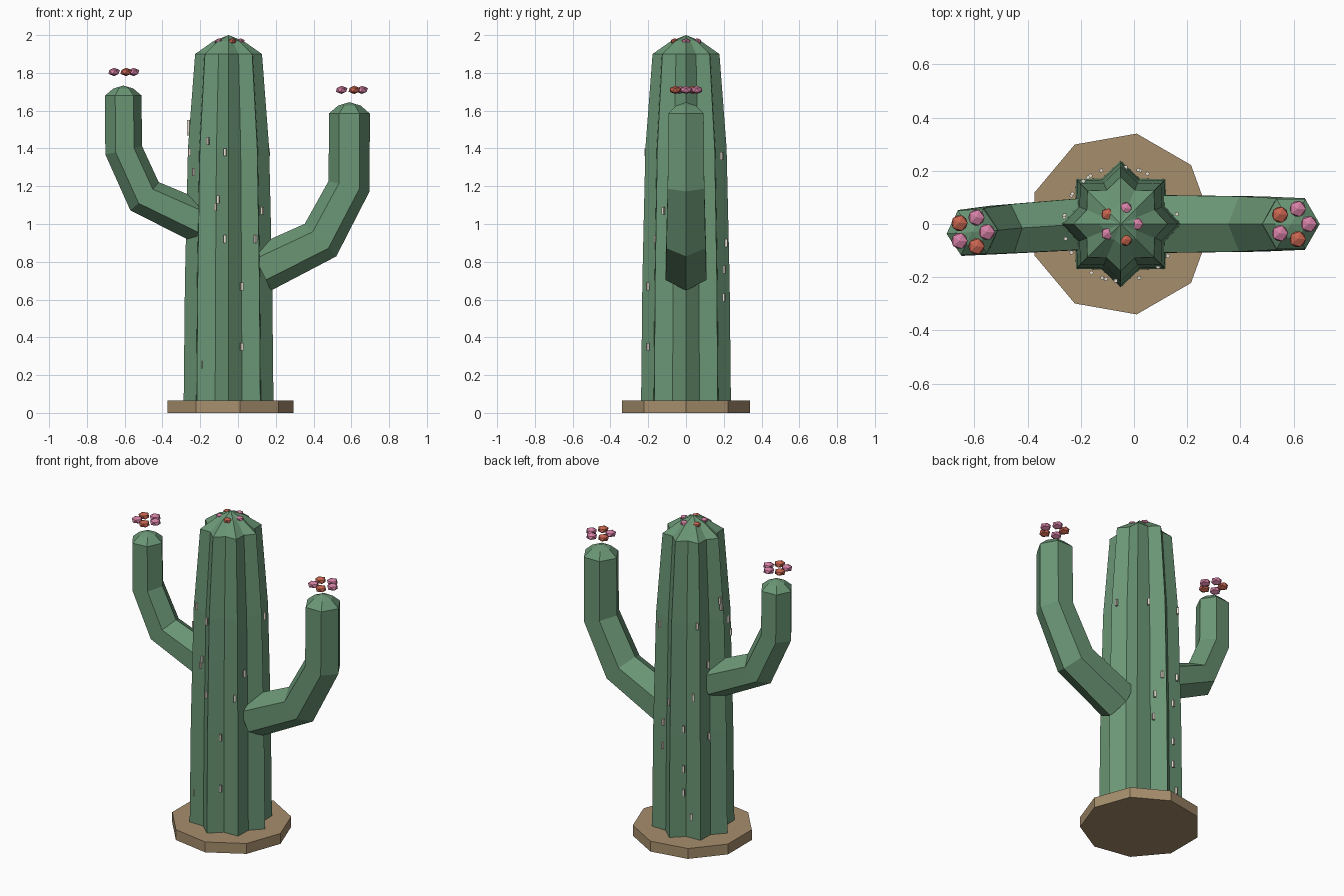
import bpy, bmesh, math
from mathutils import Vector, Matrix

if "Cube" in bpy.data.objects:
    bpy.data.objects.remove(bpy.data.objects["Cube"])

CX = -0.05  # trunk axis


def material(name, rgb):
    m = bpy.data.materials.new(name)
    m.diffuse_color = (*rgb, 1)
    m.use_nodes = True
    m.node_tree.nodes["Principled BSDF"].inputs["Base Color"].default_value = m.diffuse_color
    return m


GREEN = material("green", (0.145, 0.305, 0.178))
SAND = material("sand", (0.38, 0.27, 0.15))
PINK = material("pink", (0.67, 0.22, 0.38))
ORANGE = material("orange", (0.58, 0.13, 0.08))
CREAM = material("cream", (0.80, 0.74, 0.64))


def finish(bm, name, mat):
    bmesh.ops.recalc_face_normals(bm, faces=bm.faces)
    me = bpy.data.meshes.new(name)
    bm.to_mesh(me)
    bm.free()
    me.materials.append(mat)
    ob = bpy.data.objects.new(name, me)
    bpy.context.collection.objects.link(ob)
    return ob


def skin(name, rings, apex, mat):
    """Bridge rings of points, close the bottom, fan the top to an apex."""
    bm = bmesh.new()
    loops = [[bm.verts.new(p) for p in r] for r in rings]
    n = len(loops[0])
    for a, b in zip(loops, loops[1:]):
        for i in range(n):
            j = (i + 1) % n
            bm.faces.new((a[i], a[j], b[j], b[i]))
    bm.faces.new(loops[0][::-1])
    tip = bm.verts.new(apex)
    for i in range(n):
        bm.faces.new((loops[-1][i], loops[-1][(i + 1) % n], tip))
    return finish(bm, name, mat)


# Nine-sided sandy base
bm = bmesh.new()
bmesh.ops.create_cone(bm, cap_ends=True, segments=9, radius1=0.345, radius2=0.345, depth=0.065)
top = max(bm.verts, key=lambda v: math.hypot(v.co.x, v.co.y) and v.co.y)
turn = -math.atan2(top.co.y, top.co.x)
bmesh.ops.transform(bm, matrix=Matrix.Translation((CX, 0, 0.0325)) @ Matrix.Rotation(turn, 4, 'Z'), verts=bm.verts)
finish(bm, "sand_base", SAND)

# Trunk with eight ribs and a low dome
profile = [(0.03, 0.238), (0.7, 0.231), (1.4, 0.215), (1.9, 0.177), (1.968, 0.08)]
rings = []
for z, r in profile:
    rings.append([(CX + r * (1 if i % 2 == 0 else 0.78) * math.cos(i * math.pi / 8),
                   r * (1 if i % 2 == 0 else 0.78) * math.sin(i * math.pi / 8), z)
                  for i in range(16)])
skin("trunk", rings, (CX, 0, 2.0), GREEN)


# Hexagonal bent arms
def arm(name, path, radii, apex_rise):
    pts = [Vector(p) for p in path]
    flat = Vector((pts[-1].x - pts[0].x, pts[-1].y - pts[0].y, 0)).normalized()
    side = Vector((-flat.y, flat.x, 0))
    rings = []
    for k, (p, r) in enumerate(zip(pts, radii)):
        t = Vector()
        if k > 0:
            t += (p - pts[k - 1]).normalized()
        if k < len(pts) - 1:
            t += (pts[k + 1] - p).normalized()
        out = side.cross(t.normalized()).normalized()
        rings.append([p + r * (math.cos(i * math.pi / 3) * out + math.sin(i * math.pi / 3) * side)
                      for i in range(6)])
    end = pts[-1]
    rings.append([end + (q - end) * 0.55 + Vector((0, 0, apex_rise * 0.7)) for q in rings[-1]])
    skin(name, rings, end + Vector((0, 0, apex_rise)), GREEN)


arm("right_arm", [(0.12, 0, 0.76), (0.437, 0, 0.915), (0.588, 0, 1.2), (0.59, 0, 1.585)],
    [0.125, 0.12, 0.112, 0.108], 0.06)
arm("left_arm", [(-0.19, 0, 1.005), (-0.495, -0.02, 1.147), (-0.605, -0.03, 1.39), (-0.608, -0.03, 1.68)],
    [0.112, 0.106, 0.1, 0.097], 0.053)


# Flower clusters: rings of five flattened low-poly buds
def flowers(name, x, y, z, spread, r):
    for i in range(5):
        a = i * math.tau / 5
        bm = bmesh.new()
        bmesh.ops.create_icosphere(bm, subdivisions=1, radius=r)
        m = (Matrix.Translation((x + spread * math.cos(a), y + spread * math.sin(a), z))
             @ Matrix.Rotation(a, 4, 'Z') @ Matrix.Diagonal((1, 1, 0.65, 1)))
        bmesh.ops.transform(bm, matrix=m, verts=bm.verts)
        finish(bm, f"{name}_{i + 1}", ORANGE if i in (2, 4) else PINK)


flowers("right_arm_flower", 0.597, 0, 1.71, 0.06, 0.034)
flowers("left_arm_flower", -0.61, -0.03, 1.805, 0.057, 0.034)
flowers("top_flower", CX, 0, 1.967, 0.062, 0.025)

# Spines: (angle, height) around the trunk
spots = [(239, 1.44), (265, 1.38), (255, 1.13), (251, 1.09), (326, 1.07), (265, 0.92),
         (311, 0.92), (289, 0.67), (289, 0.35), (229, 0.255), (171, 1.53), (173, 1.49),
         (195, 1.38), (210, 1.275), (10, 1.38), (62, 1.36), (85, 0.9), (72, 0.76),
         (70, 0.61), (131, 1.4), (125, 0.95), (110, 0.75), (110, 0.5), (110, 0.35),
         (150, 0.7), (148, 1.15), (122, 0.2)]
bm = bmesh.new()
for deg, z in spots:
    a = math.radians(deg)
    r = 0.214
    m = (Matrix.Translation((CX + r * math.cos(a), r * math.sin(a), z))
         @ Matrix.Rotation(a, 4, 'Z') @ Matrix.Diagonal((0.013, 0.013, 0.042, 1)))
    bmesh.ops.create_cube(bm, size=1, matrix=m)
finish(bm, "spines", CREAM)
